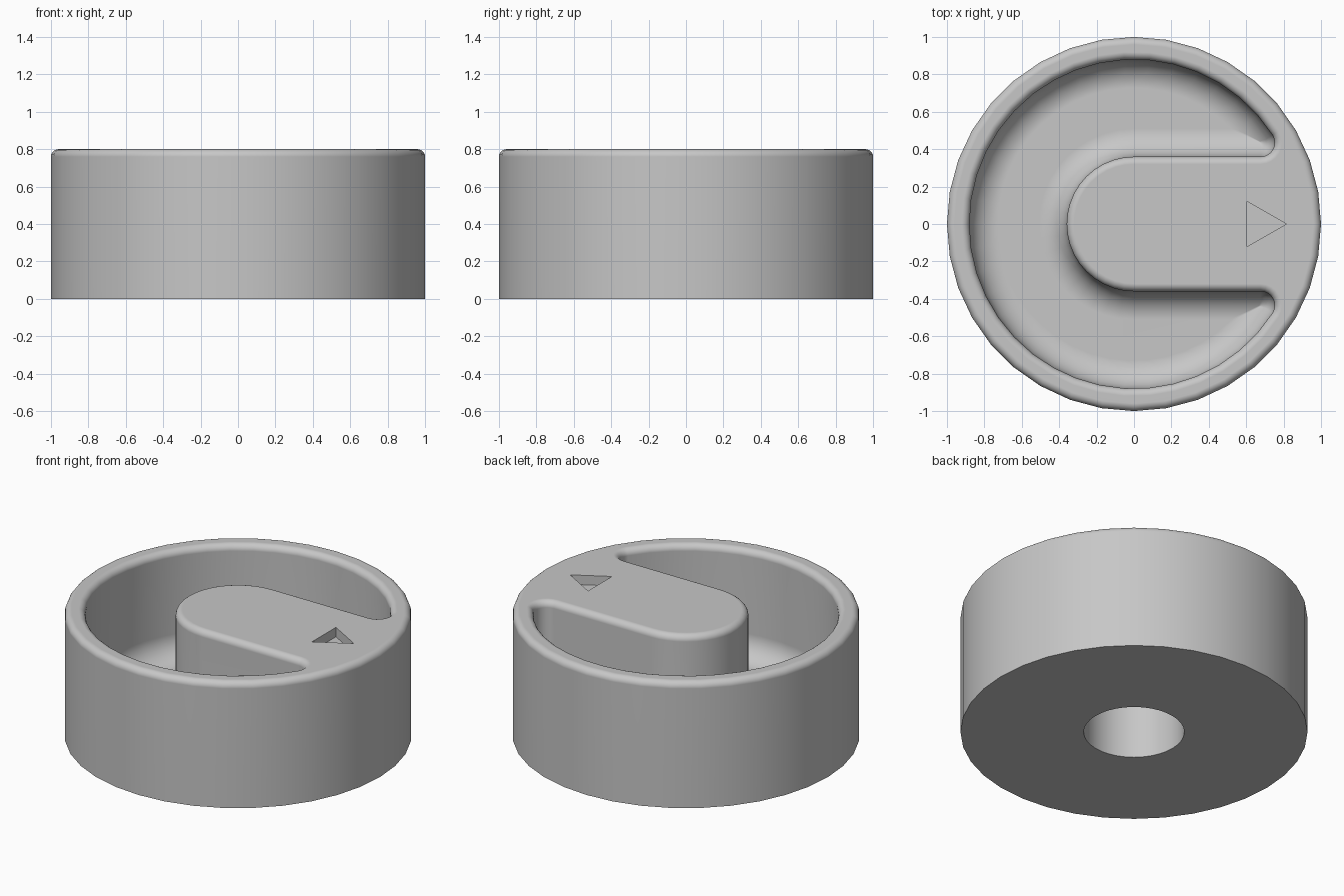
import bpy, bmesh
from math import sin, cos, pi, radians, sqrt, atan2

if "Cube" in bpy.data.objects:
    bpy.data.objects.remove(bpy.data.objects["Cube"], do_unlink=True)

HEIGHT, EDGE = 0.8, 0.04        # total height, top edge rounding
FLOOR, FILLET = 0.12, 0.15      # pocket floor level and floor rounding
STEPS = 6


def arc(cx, cy, r, start, end, n):
    return [(cx + r * cos(start + (end - start) * i / n),
             cy + r * sin(start + (end - start) * i / n)) for i in range(n + 1)]


def circle(r, n=36):
    return arc(0, 0, r, 0, 2 * pi, n)[:-1]


def pocket_outline(inset):
    """C-shaped pocket around the pointer bar, shrunk by inset."""
    outer, bar = 0.88 - inset, 0.36 + inset
    tip = max(0.075 - inset, 0.004)
    cy = bar + tip
    cx = sqrt((outer - tip) ** 2 - cy ** 2)
    phi = atan2(cy, cx)
    return (arc(0, 0, bar, 1.5 * pi, 0.5 * pi, 20)
            + arc(cx, cy, tip, -0.5 * pi, phi, 8)
            + arc(0, 0, outer, phi, 2 * pi - phi, 34)[1:-1]
            + arc(cx, -cy, tip, -phi, 0.5 * pi, 8))


def loft(name, rings):
    """Closed solid through (outline, z) rings with equal point counts."""
    bm = bmesh.new()
    loops = [[bm.verts.new((x, y, z)) for x, y in pts] for pts, z in rings]
    for a, b in zip(loops, loops[1:]):
        for i in range(len(a)):
            j = (i + 1) % len(a)
            bm.faces.new((a[i], a[j], b[j], b[i]))
    bm.faces.new(loops[0])
    bm.faces.new(loops[-1])
    bmesh.ops.recalc_face_normals(bm, faces=bm.faces)
    mesh = bpy.data.meshes.new(name)
    bm.to_mesh(mesh)
    bm.free()
    obj = bpy.data.objects.new(name, mesh)
    bpy.context.collection.objects.link(obj)
    return obj


angles = [0.5 * pi * i / STEPS for i in range(STEPS + 1)]

# Round body with a softened top edge
knob = loft("knob_body", [(circle(1), 0)] + [
    (circle(1 - EDGE + EDGE * cos(a)), HEIGHT - EDGE + EDGE * sin(a)) for a in angles])

# Pocket: filleted floor, straight wall, rounded rim
pocket = loft("pocket_cutter",
    [(pocket_outline(FILLET * (1 - sin(a))), FLOOR + FILLET * (1 - cos(a))) for a in angles]
    + [(pocket_outline(-EDGE * (1 - cos(a))), HEIGHT - EDGE + EDGE * sin(a)) for a in angles]
    + [(pocket_outline(-EDGE), HEIGHT + 0.1)])

# Shaft hole underneath and triangular pointer recess on top
hole = loft("shaft_hole_cutter", [(circle(0.29), -0.1), (circle(0.29), 0.6)])
triangle = [(0.605, -0.12), (0.815, 0), (0.605, 0.12)]
mark = loft("pointer_cutter", [(triangle, HEIGHT - 0.06), (triangle, HEIGHT + 0.1)])

bpy.context.view_layer.objects.active = knob
for cutter in (pocket, hole, mark):
    cutter.hide_render = True
    mod = knob.modifiers.new("cut", 'BOOLEAN')
    mod.operation, mod.solver, mod.object = 'DIFFERENCE', 'EXACT', cutter
    bpy.ops.object.modifier_apply(modifier=mod.name)
    bpy.data.objects.remove(cutter, do_unlink=True)

# Single plain grey plastic
grey = bpy.data.materials.new("grey_plastic")
grey.use_nodes = True
colour = (0.57, 0.57, 0.57, 1)
grey.diffuse_color = colour
grey.node_tree.nodes["Principled BSDF"].inputs["Base Color"].default_value = colour
knob.data.materials.clear()
knob.data.materials.append(grey)

# Smooth curved walls, flat caps
for obj in bpy.context.selected_objects:
    obj.select_set(False)
knob.select_set(True)
bpy.ops.object.shade_smooth_by_angle(angle=radians(35))
normals = knob.modifiers.new("weighted_normals", 'WEIGHTED_NORMAL')
normals.keep_sharp = True
